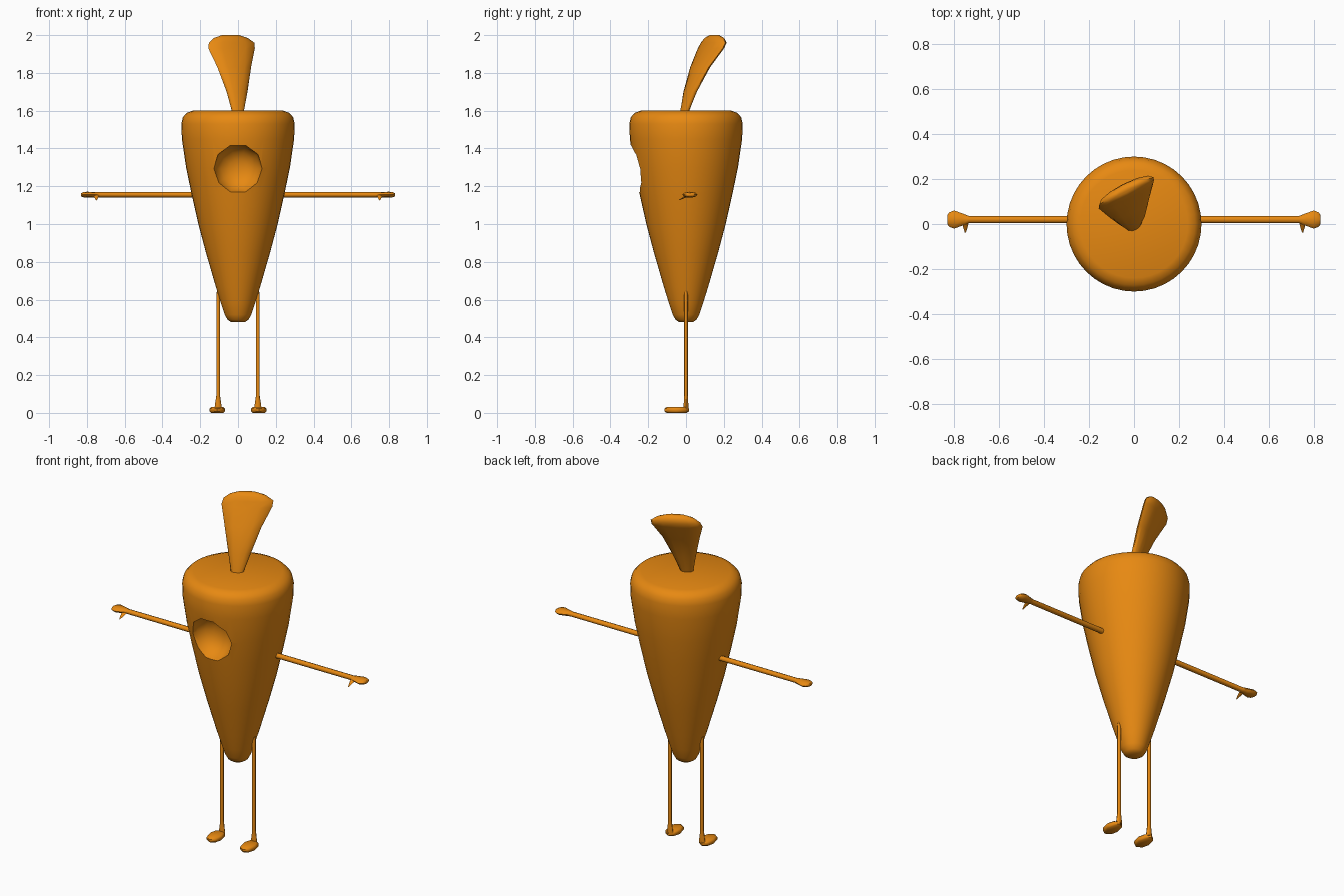
import bpy, bmesh, math
from mathutils import Vector

if "Cube" in bpy.data.objects:
    bpy.data.objects.remove(bpy.data.objects["Cube"])

orange = bpy.data.materials.new("carrot orange")
orange.diffuse_color = (0.8, 0.25, 0.006, 1)
orange.use_nodes = True
orange.node_tree.nodes["Principled BSDF"].inputs["Base Color"].default_value = orange.diffuse_color


def loft(name, rings, angle=50):
    """Skin a list of equal-length rings of points and cap both ends."""
    bm = bmesh.new()
    loops = [[bm.verts.new(p) for p in ring] for ring in rings]
    n = len(loops[0])
    for a, b in zip(loops, loops[1:]):
        for i in range(n):
            j = (i + 1) % n
            bm.faces.new((a[i], a[j], b[j], b[i]))
    bm.faces.new(loops[0][::-1])
    bm.faces.new(loops[-1])
    bmesh.ops.recalc_face_normals(bm, faces=bm.faces)
    mesh = bpy.data.meshes.new(name)
    bm.to_mesh(mesh)
    bm.free()
    mesh.materials.append(orange)
    ob = bpy.data.objects.new(name, mesh)
    bpy.context.collection.objects.link(ob)
    smooth(ob, angle)
    return ob


def smooth(ob, angle):
    bpy.ops.object.select_all(action='DESELECT')
    ob.select_set(True)
    bpy.context.view_layer.objects.active = ob
    bpy.ops.object.shade_smooth_by_angle(angle=math.radians(angle))


def ellipse(center, u, v, n):
    """Ring of n points around center with half axes u and v."""
    c, u, v = Vector(center), Vector(u), Vector(v)
    return [c + u * math.cos(2 * math.pi * i / n) + v * math.sin(2 * math.pi * i / n)
            for i in range(n)]


# Root body: lathe profile of (radius, height)
profile = [(0.035, 0.48), (0.055, 0.493), (0.07, 0.52), (0.09, 0.58), (0.118, 0.67),
           (0.17, 0.85), (0.21, 1.0), (0.246, 1.16), (0.275, 1.3), (0.297, 1.45),
           (0.3, 1.53), (0.292, 1.565), (0.272, 1.588), (0.24, 1.6)]
body = loft("body", [ellipse((0, 0, z), (r, 0, 0), (0, r, 0), 40) for r, z in profile])

# Round mouth: ten-sided bowl carved into the front
bowl = loft("mouth_cutter",
            [ellipse((0, y, 1.292), (r, 0, 0), (0, 0, r), 10)
             for y, r in [(-0.36, 0.132), (-0.25, 0.13), (-0.215, 0.118),
                          (-0.18, 0.09), (-0.16, 0.05), (-0.155, 0.015)]])
bowl.hide_render = True
cut = body.modifiers.new("mouth", 'BOOLEAN')
cut.operation, cut.solver, cut.object = 'DIFFERENCE', 'EXACT', bowl
bpy.context.view_layer.objects.active = body
bpy.ops.object.modifier_apply(modifier=cut.name)
bpy.data.objects.remove(bowl)
smooth(body, 38)

# Leaf tuft: flattened, turned and swept backwards (x, y, z, half width, half thickness)
leaf = [(0, -0.012, 1.58, 0.03, 0.02), (-0.005, 0.022, 1.7, 0.062, 0.025),
        (-0.02, 0.075, 1.83, 0.1, 0.03), (-0.034, 0.132, 1.93, 0.138, 0.034),
        (-0.034, 0.147, 1.96, 0.135, 0.034), (-0.038, 0.15, 1.985, 0.1, 0.027),
        (-0.04, 0.15, 2.0, 0.05, 0.012)]
turn = math.radians(27)
wide = Vector((math.cos(turn), math.sin(turn), 0))
thick = Vector((-math.sin(turn), math.cos(turn), 0))
loft("leaf_tuft", [ellipse((x, y, z), wide * w, thick * t, 12) for x, y, z, w, t in leaf], 60)

for side, s in (("left", 1), ("right", -1)):
    # Arm ending in a flat paddle hand (x, half depth, half height)
    arm = [(0.18, 0.016, 0.015), (0.735, 0.016, 0.014), (0.765, 0.028, 0.015),
           (0.8, 0.04, 0.016), (0.822, 0.032, 0.013), (0.83, 0.02, 0.009)]
    loft(side + "_arm", [ellipse((s * x, 0.02, 1.155), (0, d, 0), (0, 0, h), 8)
                         for x, d, h in arm])

    # Thumb
    thumb = [(0.015, 1.153, 0.017), (-0.01, 1.142, 0.011), (-0.037, 1.127, 0.003)]
    loft(side + "_thumb", [ellipse((s * 0.75, y, z), (r, 0, 0), (0, 0, r * 0.6), 6)
                           for y, z, r in thumb])

    # Leg flaring at the ankle
    leg = [(0.02, 0.02), (0.05, 0.016), (0.09, 0.01), (0.62, 0.01), (0.66, 0.005)]
    loft(side + "_leg", [ellipse((s * 0.105, 0, z), (r, 0, 0), (0, min(r, 0.012), 0), 8)
                         for z, r in leg])

    # Flat foot pointing forwards
    foot = [(0, 0.82), (0.008, 1), (0.022, 1), (0.031, 0.8)]
    loft(side + "_foot", [ellipse((s * 0.11, -0.05, z), (0.04 * k, 0, 0), (0, 0.065 * k, 0), 8)
                          for z, k in foot])
